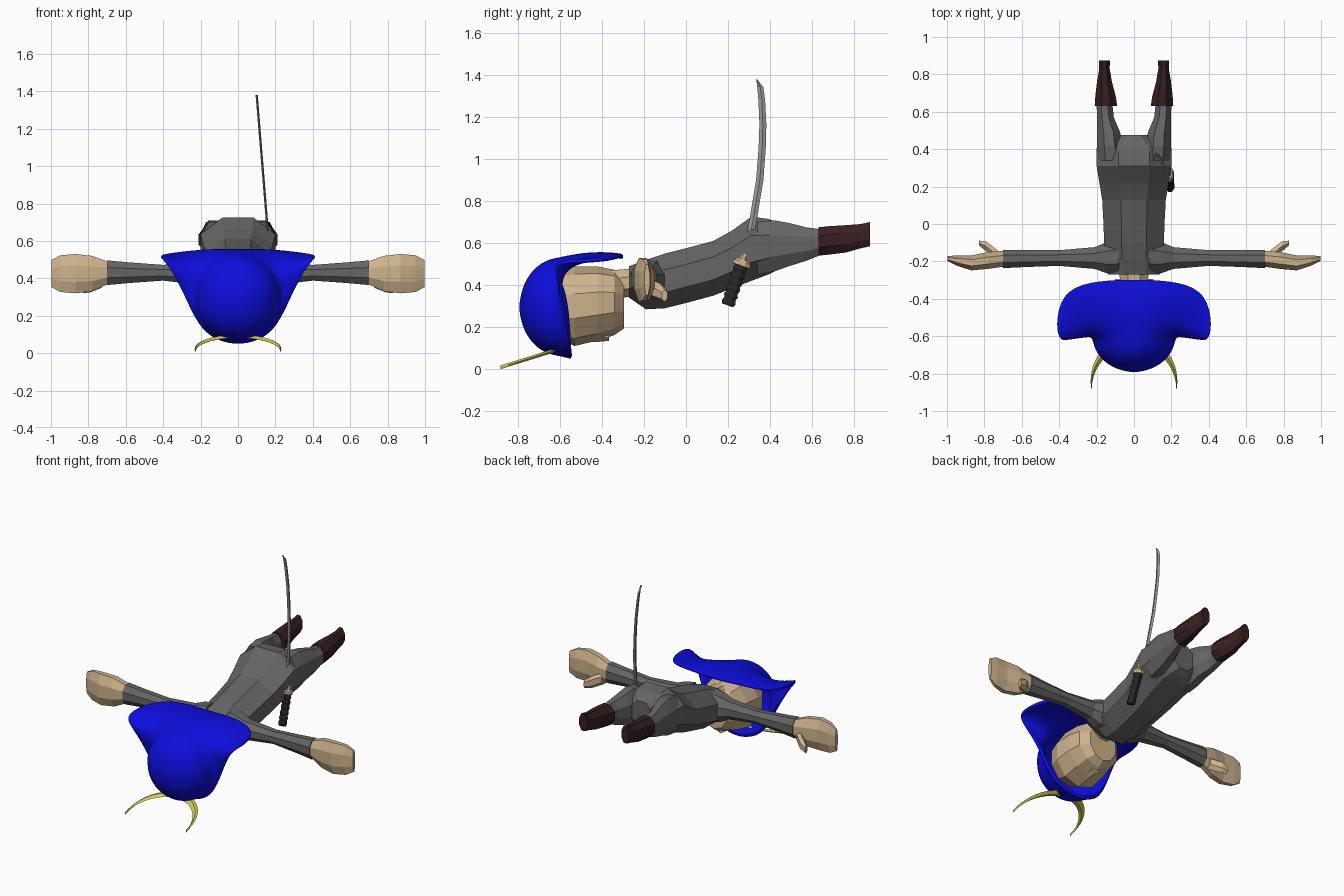
import bpy, bmesh, math
from mathutils import Vector

if "Cube" in bpy.data.objects:
    bpy.data.objects.remove(bpy.data.objects["Cube"])


def material(name, r, g, b):
    m = bpy.data.materials.new(name)
    m.diffuse_color = (r, g, b, 1)
    m.use_nodes = True
    m.node_tree.nodes["Principled BSDF"].inputs["Base Color"].default_value = m.diffuse_color
    return m


GREY = material("cloth grey", .13, .13, .13)
STEEL = material("blade steel", .30, .30, .30)
BLUE = material("helmet blue", .004, .004, .72)
SKIN = material("skin tan", .62, .45, .27)
BOOT = material("boot brown", .04, .014, .016)
BLACK = material("grip black", .02, .02, .02)
GOLD = material("crest yellow", .66, .60, .09)


def make(name, verts, faces, mat):
    me = bpy.data.meshes.new(name)
    me.from_pydata([tuple(v) for v in verts], [], faces)
    bm = bmesh.new()
    bm.from_mesh(me)
    bmesh.ops.remove_doubles(bm, verts=bm.verts, dist=1e-5)
    bmesh.ops.recalc_face_normals(bm, faces=bm.faces)
    bm.to_mesh(me)
    bm.free()
    me.materials.append(mat)
    ob = bpy.data.objects.new(name, me)
    bpy.context.collection.objects.link(ob)
    return ob


def skin(name, rings, mat, caps=True):
    """Bridge equal closed rings of points."""
    n = len(rings[0])
    verts = [p for ring in rings for p in ring]
    faces = [(i * n + j, i * n + (j + 1) % n, (i + 1) * n + (j + 1) % n, (i + 1) * n + j)
             for i in range(len(rings) - 1) for j in range(n)]
    if caps:
        faces += [tuple(range(n)), tuple(range(len(verts) - n, len(verts)))]
    return make(name, verts, faces, mat)


def oval(n, ra, rb):
    k = 1 / math.cos(math.pi / n)
    return [(ra * k * math.cos((j + .5) * math.tau / n), rb * k * math.sin((j + .5) * math.tau / n))
            for j in range(n)]


def along_y(name, stations, mat, n=8):
    """Stations: y, centre x, half width, bottom z, top z."""
    return skin(name, [[(cx + a, y, (lo + hi) / 2 + b) for a, b in oval(n, hw, (hi - lo) / 2)]
                       for y, cx, hw, lo, hi in stations], mat)


def along_x(name, stations, mat, side, n=8):
    """Stations: x, centre y, half depth, centre z, half height."""
    return skin(name, [[(side * x, cy + a, cz + b) for a, b in oval(n, ry, rz)]
                       for x, cy, ry, cz, rz in stations], mat)


# Torso, neck and head
along_y("torso", [(-.27, 0, .14, .34, .49), (-.19, 0, .155, .285, .52), (-.1, 0, .16, .29, .55),
                  (0, 0, .163, .315, .575), (.13, 0, .17, .35, .61), (.22, 0, .185, .385, .66),
                  (.31, 0, .2, .42, .725), (.39, 0, .2, .45, .715), (.43, 0, .16, .47, .70),
                  (.475, 0, .08, .50, .67)], GREY)
along_y("neck", [(-.36, 0, .07, .33, .47), (-.24, 0, .08, .35, .48)], SKIN)
along_y("head", [(-.67, 0, .08, .23, .37), (-.62, 0, .14, .16, .45), (-.53, 0, .172, .12, .48),
                 (-.42, 0, .168, .145, .48), (-.34, 0, .15, .17, .465), (-.295, 0, .10, .20, .43)],
        SKIN, 10)
along_y("nose", [(-.48, 0, .018, .135, .2), (-.42, 0, .025, .135, .2), (-.365, 0, .03, .14, .2)], SKIN, 6)

# Limbs on both sides
for s, label in ((-1, "left"), (1, "right")):
    along_y(label + "_leg", [(.34, s * .12, .08, .45, .70), (.42, s * .131, .068, .465, .708),
                             (.49, s * .136, .062, .49, .695), (.57, s * .153, .045, .515, .675),
                             (.645, s * .158, .042, .545, .665)], GREY)
    along_y(label + "_boot", [(.63, s * .15, .06, .54, .675), (.68, s * .152, .055, .545, .68),
                              (.76, s * .158, .04, .555, .685), (.83, s * .158, .028, .575, .69),
                              (.875, s * .158, .029, .585, .70)], BOOT)
    along_x(label + "_arm", [(.08, -.175, .09, .42, .1), (.15, -.18, .082, .42, .085),
                             (.21, -.182, .058, .425, .06), (.4, -.182, .042, .43, .042),
                             (.58, -.185, .045, .43, .055), (.7, -.187, .049, .43, .066)], GREY, s)
    along_x(label + "_hand", [(.69, -.185, .042, .43, .058), (.78, -.195, .045, .425, .095),
                              (.87, -.208, .04, .425, .105), (.95, -.195, .027, .425, .098),
                              (.998, -.185, .013, .425, .072)], SKIN, s)
    along_x(label + "_thumb", [(.73, -.17, .03, .39, .035), (.79, -.12, .027, .365, .035),
                               (.828, -.102, .013, .35, .025)], SKIN, s, 6)

# Helmet: dome that flares into a wide neck guard (angle, outer rim point)
RIM = [(-90, 0, -.545, .045), (-65, .09, -.55, .06), (-42, .175, -.555, .105), (-20, .24, -.565, .2),
       (8, .315, -.585, .37), (26, .4, -.655, .525), (42, .42, -.5, .525), (58, .37, -.345, .535),
       (75, .19, -.30, .555), (90, 0, -.295, .54)]
columns = RIM + [(180 - a, -x, y, z) for a, x, y, z in RIM[-2:0:-1]]
rings = []
for deg in (1, 18, 36, 54, 72, 90):
    q = math.radians(deg)
    rings.append([(.232 * math.sin(q) * math.cos(math.radians(a)), -.6 - .193 * math.cos(q),
                   .295 + .24 * math.sin(q) * math.sin(math.radians(a))) for a, *_ in columns])
for f in (.35, .7, .95, 1):
    rings.append([Vector(e).lerp(Vector(c[1:]), f) + Vector((0, 0, .02 * math.sin(math.pi * f) * (c[0] > 40 and c[0] < 140)))
                  for e, c in zip(rings[5], columns)])
helmet = skin("helmet", rings, BLUE, caps=False)
bm = bmesh.new()
bm.from_mesh(helmet.data)
bmesh.ops.contextual_create(bm, geom=[e for e in bm.edges if e.is_boundary and e.verts[0].co.y < -.78])
bmesh.ops.recalc_face_normals(bm, faces=bm.faces)
# keep the outer side facing forward so the shell thickens inward
if min(bm.faces, key=lambda f: f.calc_center_median().y).normal.y > 0:
    bmesh.ops.reverse_faces(bm, faces=bm.faces)
bm.to_mesh(helmet.data)
bm.free()
for p in helmet.data.polygons:
    p.use_smooth = True
solid = helmet.modifiers.new("shell", 'SOLIDIFY')
solid.thickness, solid.offset = .022, -1
helmet.modifiers.new("smooth", 'SUBSURF').levels = 2
helmet.modifiers["smooth"].render_levels = 2

# Crescent crest, tapering to both horn tips
rings = []
for i in range(25):
    a = math.radians(-100 + 200 * i / 24)
    w = .002 + .052 * max(0, math.cos(a * .9))
    ring = []
    for r, h in ((0, 0), (w / 2, .009), (w, 0), (w / 2, -.009)):
        y = -.84 + (.245 - r) * math.cos(a)
        ring.append(((.232 - r) * math.sin(a), y, .094 + (y + .61) * .31 + h))
    rings.append(ring)
crest = skin("crescent_crest", rings, GOLD)

# Sword: curved blade through the body, guard and grip at the hip
rings = []
for z, y0, y1 in ((.52, .262, .295), (.70, .30, .335), (.90, .333, .368), (1.05, .345, .379),
                  (1.165, .349, .382), (1.28, .344, .376), (1.34, .339, .368), (1.38, .334, .337)):
    x, m = .155 - (z - .7) * .081, (y0 + y1) / 2
    rings.append([(x, y0, z), (x + .006, m, z), (x, y1, z), (x - .006, m, z)])
skin("sword_blade", rings, STEEL)

top, bottom = Vector((.185, .268, .51)), Vector((.193, .195, .295))
axis = (bottom - top).normalized()
out = Vector((1, 0, 0))
wide = axis.cross(out).normalized()


def along_grip(name, stations, mat):
    """Stations: distance down the grip, half width, half thickness."""
    skin(name, [[top + axis * d + wide * a + out * b for a, b in oval(8, w, t)]
                for d, w, t in stations], mat)


along_grip("sword_guard", [(-.012, .03, .02), (0, .042, .027), (.018, .042, .027), (.022, .03, .02)], SKIN)
along_grip("guard_collar", [(-.04, .016, .012), (.05, .022, .02)], SKIN)
along_grip("sword_grip", [(.02 + .0165 * i, .034 if i % 2 else .028, .024 if i % 2 else .02)
                          for i in range(13)], BLACK)
